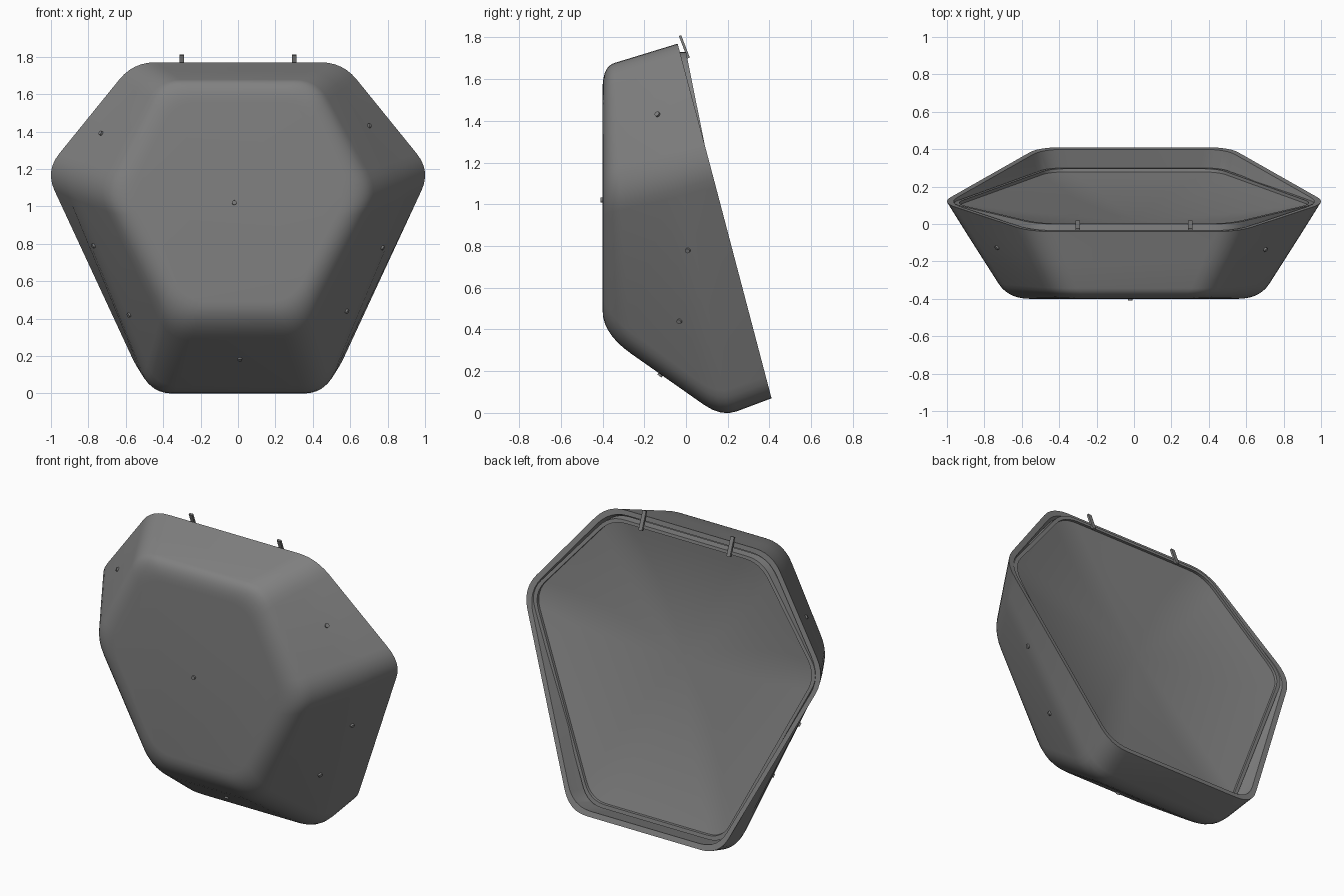
import bpy, bmesh, math
from mathutils import Vector
from mathutils.bvhtree import BVHTree

cube = bpy.data.objects.get("Cube")
if cube:
    bpy.data.objects.remove(cube)

grey = bpy.data.materials.new("dark grey")
grey.use_nodes = True
colour = (0.22, 0.22, 0.22, 1)
grey.diffuse_color = colour
grey.node_tree.nodes["Principled BSDF"].inputs["Base Color"].default_value = colour


def add_object(name, bm, smooth=True):
    bmesh.ops.recalc_face_normals(bm, faces=bm.faces)
    mesh = bpy.data.meshes.new(name)
    bm.to_mesh(mesh)
    bm.free()
    mesh.materials.append(grey)
    obj = bpy.data.objects.new(name, mesh)
    bpy.context.collection.objects.link(obj)
    if smooth:
        bpy.ops.object.select_all(action='DESELECT')
        obj.select_set(True)
        bpy.context.view_layer.objects.active = obj
        bpy.ops.object.shade_smooth_by_angle(angle=math.radians(35))
    return obj


def hexagon(top, side, bottom):
    """Six corners in order, mirrored across x = 0."""
    half = [Vector(p) for p in (top, side, bottom)]
    return half + [Vector((-p.x, p.y, p.z)) for p in reversed(half)]


def blend(a, b, t):
    return [p.lerp(q, t) for p, q in zip(a, b)]


def scaled(a, centre, s):
    return [centre.lerp(p, s) for p in a]


def bezier(a, b, c, n):
    return [a.lerp(b, i / n).lerp(b.lerp(c, i / n), i / n) for i in range(n + 1)]


def rounded(corners, r, n=6):
    loop = []
    for i, c in enumerate(corners):
        before, after = corners[i - 1] - c, corners[(i + 1) % len(corners)] - c
        loop += bezier(c + before.normalized() * r, c, c + after.normalized() * r, n)
    return loop


def loft(loops):
    """Closed skin through equal loops, capped at both ends."""
    bm = bmesh.new()
    rows = [[bm.verts.new(p) for p in loop] for loop in loops]
    for a, b in zip(rows, rows[1:]):
        for i in range(len(a)):
            bm.faces.new((a[i - 1], a[i], b[i], b[i - 1]))
    bm.faces.new(rows[0])
    bm.faces.new(rows[-1])
    return bm


# Housing: inner wall, flat rim, short skirt, softly rounded front
rim = hexagon((.56, -.04, 1.77), (1.03, .115, 1.19), (.51, .41, .07))
front = hexagon((.40, -.4, 1.66), (.70, -.4, 1.06), (.34, -.4, .38))
skirt = blend(rim, front, .35)
for i, s in ((2, 1), (3, -1)):
    skirt[i] = Vector((.46 * s, .17, -.02))
middle = Vector((0, .1, .95))
inner_skirt = scaled(skirt, middle, .955)
face_centre = Vector((0, -.4, 1.03))

rows = [blend(inner_skirt, front, .3), inner_skirt, scaled(rim, middle, .965), rim]
skirt_paths = [bezier(r.lerp(s, .7), s, s.lerp(f, .15), 4)
               for r, s, f in zip(rim, skirt, front)]
front_paths = [bezier(f.lerp(s, .24), f, f.lerp(face_centre, .17), 7)
               for s, f in zip(skirt, front)]
for paths in (skirt_paths, front_paths):
    rows += [list(row) for row in zip(*paths)]
shell_bm = loft([rounded(row, .12) for row in rows])
bmesh.ops.recalc_face_normals(shell_bm, faces=shell_bm.faces)
surface = BVHTree.FromBMesh(shell_bm)
add_object("housing", shell_bm)

# Back panel: a shallow dish with a narrow lip
edge = hexagon((.52, .0, 1.73), (.985, .11, 1.185), (.46, .30, .085))
centre = sum(edge, Vector()) / 6


def dish(t, drop):
    loop = rounded(scaled(edge, centre, t), t * (.1 + .2 * (1 - t)))
    return [p - Vector((0, drop, 0)) for p in loop]


steps = [1 - .025 - i * .095 for i in range(11)]
sink = [(t, .012 + .1 * (1 - t * t)) for t in steps]
panel_rows = [dish(t, d + .05) for t, d in reversed(sink)]
panel_rows += [dish(1, .05), dish(1, 0), dish(.975, 0)]
panel_rows += [dish(t, d) for t, d in sink]
add_object("back_panel", loft(panel_rows))

# Two slanted clips over the top edge
for side, x in (("right", -.3), ("left", .3)):
    bm = bmesh.new()
    bmesh.ops.create_cube(bm, size=1)
    bmesh.ops.scale(bm, vec=(.024, .012, .115), verts=bm.verts)
    clip = add_object(side + "_clip", bm, False)
    clip.location = (x, -.008, 1.755)
    clip.rotation_euler.x = math.radians(21)

# Small screws seated on the outer faces
spots = [(-.02, 1.02), (-.73, 1.39), (.70, 1.43), (-.77, .79),
         (.77, .78), (-.58, .42), (.58, .44), (.01, .185)]
for i, (x, z) in enumerate(spots):
    hit, normal, _, _ = surface.ray_cast(Vector((x, -2, z)), Vector((0, 1, 0)))
    if hit is None:
        continue
    bm = bmesh.new()
    bmesh.ops.create_cone(bm, cap_ends=True, segments=12, radius1=.013,
                          radius2=.012, depth=.02)
    screw = add_object("screw_%d" % (i + 1), bm)
    screw.location = hit
    screw.rotation_euler = normal.to_track_quat('Z', 'Y').to_euler()
